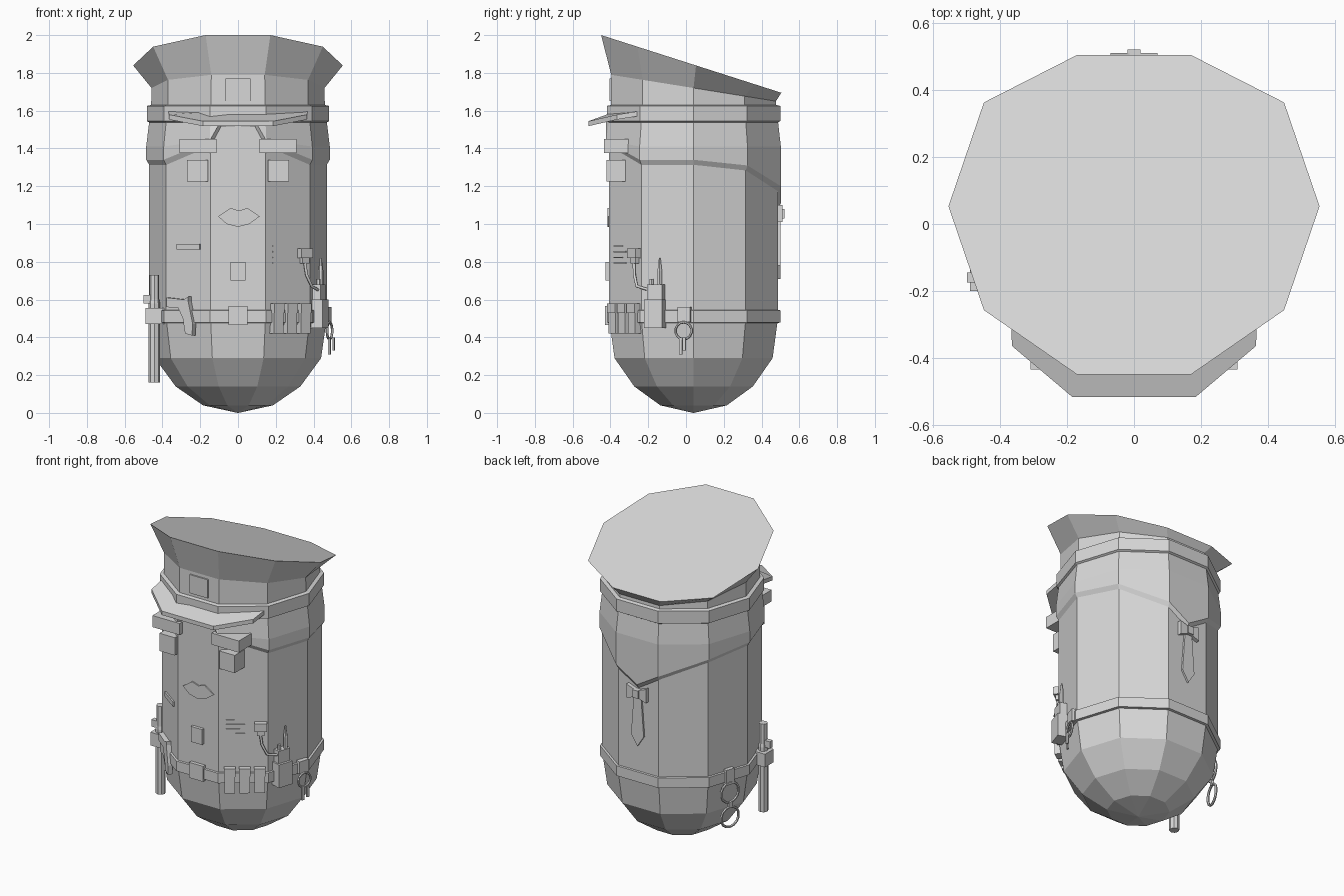
import bpy, bmesh, math
from math import sin, cos, radians, pi
from mathutils import Vector, Matrix

cube = bpy.data.objects.get("Cube")
if cube:
    bpy.data.objects.remove(cube, do_unlink=True)

grey = bpy.data.materials.new("plain_grey")
grey.use_nodes = True
GREY = (0.68, 0.68, 0.68, 1)
grey.diffuse_color = GREY
grey.node_tree.nodes["Principled BSDF"].inputs["Base Color"].default_value = GREY

CY = 0.04            # centre of the ten-sided body along y
SIDES = 10
APOTHEM = 0.47 * cos(pi / SIDES)


def add_mesh(name, verts, faces):
    mesh = bpy.data.meshes.new(name)
    mesh.from_pydata([tuple(v) for v in verts], [], faces)
    bm = bmesh.new()
    bm.from_mesh(mesh)
    bmesh.ops.recalc_face_normals(bm, faces=bm.faces)
    bm.to_mesh(mesh)
    bm.free()
    mesh.materials.append(grey)
    obj = bpy.data.objects.new(name, mesh)
    bpy.context.collection.objects.link(obj)
    return obj


def ring(r, z):
    return [(r * cos(2 * pi * i / SIDES), CY + r * sin(2 * pi * i / SIDES), z)
            for i in range(SIDES)]


def loft(name, rings, caps=True):
    n = len(rings[0])
    verts = [v for loop in rings for v in loop]
    faces = [(k * n + i, k * n + (i + 1) % n, (k + 1) * n + (i + 1) % n, (k + 1) * n + i)
             for k in range(len(rings) - 1) for i in range(n)]
    if caps:
        faces += [tuple(range(n)), tuple(range(len(verts) - n, len(verts)))]
    return add_mesh(name, verts, faces)


def on_facet(angle, u, z, out):
    """Point on a body facet: u along it, out from its surface."""
    a = radians(angle)
    d = APOTHEM + out
    return Vector((d * cos(a) - u * sin(a), CY + d * sin(a) + u * cos(a), z))


def plate(name, angle, outline, out, inner=-0.02):
    """Outline of (u, z) points extruded out from a facet."""
    return loft(name, [[on_facet(angle, u, z, d) for u, z in outline] for d in (inner, out)])


def block(name, angle, u0, u1, z0, z1, out, inner=-0.02):
    return plate(name, angle, [(u0, z0), (u1, z0), (u1, z1), (u0, z1)], out, inner)


def box(name, x0, x1, y0, y1, z0, z1):
    return loft(name, [[(x0, y0, z), (x1, y0, z), (x1, y1, z), (x0, y1, z)] for z in (z0, z1)])


def rod(name, x, y, profile, sides=8):
    return loft(name, [[(x + r * cos(2 * pi * i / sides), y + r * sin(2 * pi * i / sides), z)
                        for i in range(sides)] for r, z in profile])


def hoop(name, angle, u, z, out, radius, thick):
    bpy.ops.mesh.primitive_torus_add(major_radius=radius, minor_radius=thick,
                                     major_segments=14, minor_segments=6)
    obj = bpy.context.object
    obj.name = name
    obj.matrix_world = (Matrix.Translation(on_facet(angle, u, z, out))
                        @ Matrix.Rotation(radians(angle), 4, 'Z')
                        @ Matrix.Rotation(pi / 2, 4, 'Y'))
    obj.data.materials.append(grey)


def cord(name, points, thick):
    curve = bpy.data.curves.new(name, 'CURVE')
    curve.dimensions = '3D'
    curve.bevel_depth = thick
    curve.bevel_resolution = 1
    curve.use_fill_caps = True
    spline = curve.splines.new('POLY')
    spline.points.add(len(points) - 1)
    for p, co in zip(spline.points, points):
        p.co = (*co, 1)
    curve.materials.append(grey)
    bpy.context.collection.objects.link(bpy.data.objects.new(name, curve))


# Body with rounded bottom
loft("body", [ring(r, z) for r, z in [(0.002, 0), (0.185, 0.04), (0.33, 0.14),
                                      (0.44, 0.29), (0.47, 0.5), (0.47, 1.58)]])

# Hair shell: lower edge height by angle, mirrored left to right
half = [(-90, 1.525), (-78.5, 1.52), (-72, 1.42), (-36, 1.32), (0, 1.32),
        (36, 1.29), (72, 1.18), (90, 1.09)]
edge = half + [(180 - a, z) for a, z in half[-2:0:-1]]


def hair_point(a, r, z):
    r *= cos(pi / SIDES) / cos(radians(a % 36 - 18))
    return (r * cos(radians(a)), CY + r * sin(radians(a)), z)


loft("hair", [[hair_point(a, 0.468, z - 0.01) for a, z in edge],
              [hair_point(a, 0.486, z + 0.02) for a, z in edge],
              [hair_point(a, 0.486, max(1.41, z + 0.025)) for a, z in edge],
              [hair_point(a, 0.468, 1.56) for a, z in edge]], caps=False)

# Ponytail and bow
plate("ponytail", 90, [(-0.025, 1.05), (0.025, 1.05), (0.045, 0.78), (0, 0.71), (-0.045, 0.78)], 0.012)
plate("bow", 90, [(-0.07, 1.01), (0, 1.035), (0.07, 1.01), (0.07, 1.1), (0, 1.075), (-0.07, 1.1)], 0.025)
block("bow_knot", 90, -0.02, 0.02, 1.03, 1.08, 0.035)

# Cap: band, crown flaring to a tilted flat top
loft("cap_band", [ring(r, z) for r, z in [(0.465, 1.535), (0.483, 1.545), (0.483, 1.625), (0.46, 1.63)]])
neck = [(x, y, 1.72 - 0.16 * (y - CY)) for x, y, z in ring(0.458, 0)]
top = []
for x, y, z in ring(0.555, 0):
    y = min(0.053 + 0.952 * (y - CY), 0.505)
    top.append((x, y, 2.0 - 0.32 * (y + 0.449)))
loft("cap_crown", [ring(0.46, 1.61), neck, top])
block("cap_badge", -90, -0.065, 0.065, 1.65, 1.77, -0.002, -0.06)

# Visor
visor = [(-0.37, -0.24, 1.595), (-0.365, -0.365, 1.575), (-0.185, -0.517, 1.54),
         (0.185, -0.517, 1.54), (0.365, -0.365, 1.575), (0.37, -0.24, 1.595),
         (0.145, -0.38, 1.59), (-0.145, -0.38, 1.59)]
loft("visor", [[(x, y, z + dz) for x, y, z in visor] for dz in (-0.022, 0.004)])

# Face
for side, s in (("left", 1), ("right", -1)):
    box(side + "_eyebrow", s * 0.115, s * 0.31, -0.435, -0.305, 1.375, 1.45)
    box(side + "_eye", s * 0.16, s * 0.27, -0.42, -0.32, 1.225, 1.34)
plate("lips", -90, [(-0.105, 1.04), (-0.06, 1.0), (0, 0.985), (0.06, 1.0), (0.115, 1.04),
                    (0.05, 1.085), (0.005, 1.07), (-0.04, 1.085)], 0.008)

# Chest details
block("chest_badge", -90, -0.04, 0.04, 0.7, 0.8, 0.02)
block("name_tag", -126, -0.07, 0.08, 0.865, 0.895, 0.01)
for i in range(4):
    block(f"chest_stripe_{i + 1}", -54, -0.1, 0.01 - 0.03 * (i % 2), 0.79 + 0.03 * i, 0.796 + 0.03 * i, 0.005)

# Belt and pouches
loft("belt", [ring(r, z) for r, z in [(0.46, 0.475), (0.483, 0.478), (0.483, 0.543), (0.46, 0.546)]])
block("buckle", -90, -0.05, 0.05, 0.465, 0.565, 0.023)
for i in range(3):
    u = -0.11 + 0.088 * i
    block(f"pouch_{i + 1}", -54, u, u + 0.062, 0.42, 0.56, 0.03)
    block(f"pouch_flap_{i + 1}", -54, u - 0.003, u + 0.065, 0.53, 0.58, 0.036)

# Sidearm
plate("sidearm", -126, [(-0.12, 0.56), (-0.045, 0.555), (-0.015, 0.5), (0.0, 0.42), (0.045, 0.41),
                        (0.05, 0.47), (0.02, 0.59), (0.02, 0.615), (-0.01, 0.6), (-0.12, 0.61)], 0.03, 0.0)

# Shoulder microphone, cord and radio
block("microphone", -54, 0.065, 0.14, 0.82, 0.87, 0.035)
block("microphone_grip", -54, 0.08, 0.125, 0.79, 0.82, 0.025)
cord("microphone_cord", [on_facet(-54, 0.1, 0.8, 0.015), on_facet(-54, 0.11, 0.73, 0.02),
                         on_facet(-54, 0.14, 0.67, 0.025), on_facet(-18, -0.09, 0.65, 0.03)], 0.008)
block("radio", -18, -0.11, -0.01, 0.45, 0.6, 0.06)
block("radio_top", -18, -0.1, -0.015, 0.6, 0.68, 0.045)
antenna = on_facet(-18, -0.035, 0, 0.025)
rod("radio_antenna", antenna.x, antenna.y, [(0.014, 0.67), (0.014, 0.75), (0.005, 0.82)], 6)
knob = on_facet(-18, -0.08, 0, 0.025)
rod("radio_knob", knob.x, knob.y, [(0.012, 0.67), (0.012, 0.71)], 6)

# Key ring
block("key_clip", -18, 0.065, 0.135, 0.48, 0.56, 0.03)
hoop("key_ring", -18, 0.1, 0.435, 0.03, 0.045, 0.007)
for i, u in enumerate((0.085, 0.11)):
    block(f"key_{i + 1}", -18, u - 0.009, u + 0.009, 0.31 + 0.02 * i, 0.4, 0.04 + 0.015 * i, 0.03 + 0.015 * i)

# Handcuffs
block("cuff_holder", 162, -0.03, 0.03, 0.46, 0.56, 0.025)
for i, z in enumerate((0.41, 0.25)):
    hoop(f"handcuff_{i + 1}", 162, 0.0, z, 0.02, 0.065, 0.008)
block("cuff_link", 162, -0.012, 0.012, 0.31, 0.35, 0.028, 0.012)

# Baton with side handle and holder
rod("baton", -0.443, -0.16, [(0.03, 0.16), (0.03, 0.58), (0.026, 0.6), (0.026, 0.73)])
box("baton_handle", -0.5, -0.44, -0.175, -0.145, 0.58, 0.625)
box("baton_holder", -0.49, -0.39, -0.2, -0.11, 0.47, 0.555)
